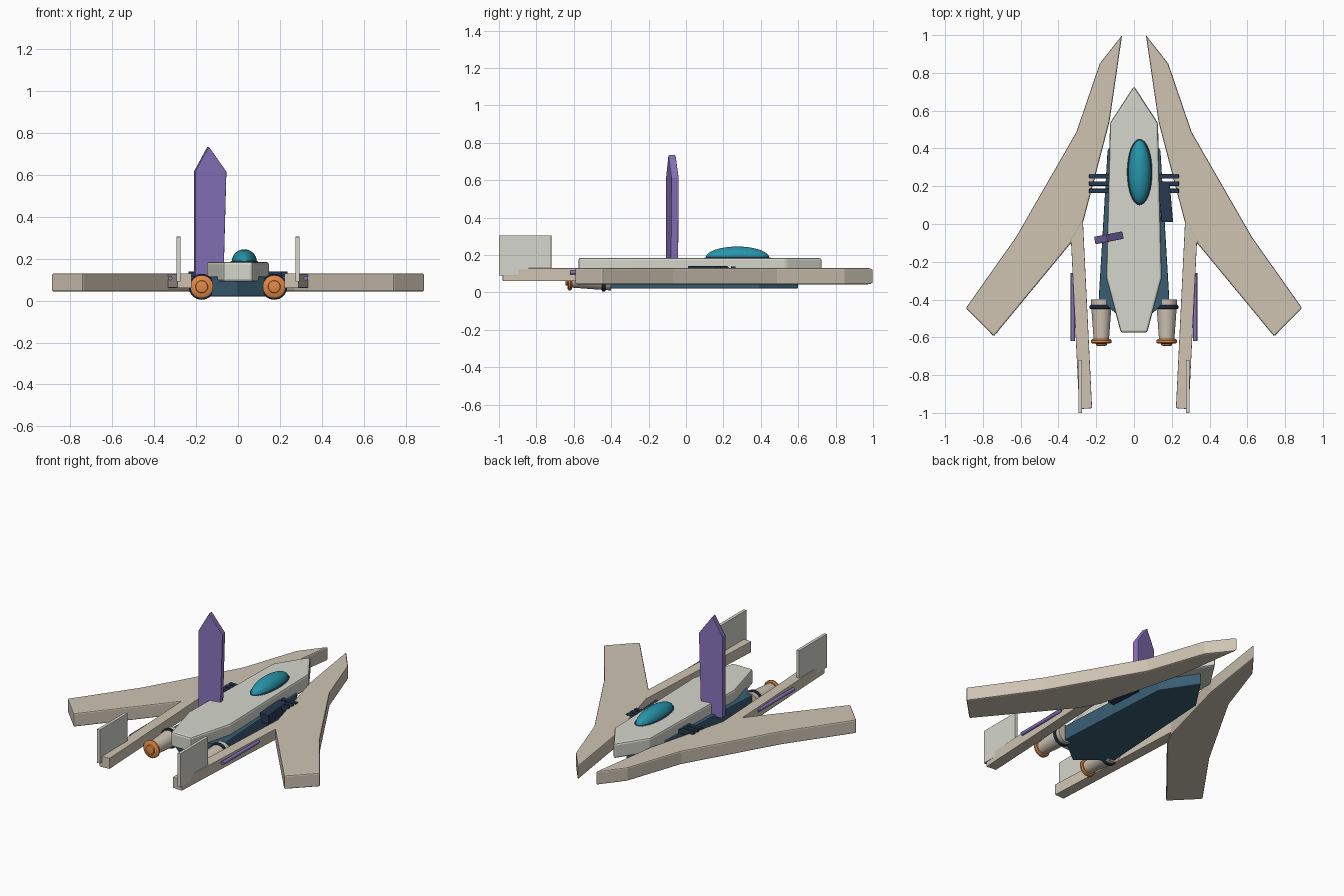
import bpy, bmesh, math
from mathutils import Matrix, Vector

if "Cube" in bpy.data.objects:
    bpy.data.objects.remove(bpy.data.objects["Cube"])

def material(name, rgb):
    m = bpy.data.materials.new(name)
    m.diffuse_color = (*rgb, 1)
    m.use_nodes = True
    m.node_tree.nodes["Principled BSDF"].inputs["Base Color"].default_value = m.diffuse_color
    return m

BEIGE = material("beige", (0.62, 0.55, 0.45))
PALE = material("pale_grey", (0.66, 0.67, 0.60))
BLUE = material("deep_blue", (0.04, 0.11, 0.17))
NAVY = material("navy", (0.02, 0.04, 0.08))
TEAL = material("teal", (0.02, 0.30, 0.40))
PURPLE = material("purple", (0.24, 0.17, 0.50))
ORANGE = material("orange", (0.75, 0.25, 0.06))

def finish(bm, name, mat, bevel=0, smooth=False):
    bmesh.ops.recalc_face_normals(bm, faces=bm.faces)
    me = bpy.data.meshes.new(name)
    bm.to_mesh(me)
    bm.free()
    ob = bpy.data.objects.new(name, me)
    bpy.context.collection.objects.link(ob)
    me.materials.append(mat)
    if bevel:
        b = ob.modifiers.new("bevel", 'BEVEL')
        b.width, b.segments = bevel, 2
    if smooth:
        bpy.ops.object.select_all(action='DESELECT')
        ob.select_set(True)
        bpy.context.view_layer.objects.active = ob
        bpy.ops.object.shade_smooth_by_angle(angle=math.radians(35))
    return ob

def slab(name, outline, z0, z1, mat, bevel=0, side=1):
    """Flat plan outline extruded from z0 to z1."""
    bm = bmesh.new()
    f = bm.faces.new([bm.verts.new((side * x, y, z0)) for x, y in outline])
    ext = bmesh.ops.extrude_face_region(bm, geom=[f])["geom"]
    bmesh.ops.translate(bm, vec=(0, 0, z1 - z0),
                        verts=[v for v in ext if isinstance(v, bmesh.types.BMVert)])
    return finish(bm, name, mat, bevel)

def rect(x0, x1, y0, y1):
    return [(x0, y0), (x1, y0), (x1, y1), (x0, y1)]

def mirrored(pts):
    return pts + [(-x, y) for x, y in reversed(pts) if x > 0]

def lathe(name, x, z, profile, mat, n=32):
    """Solid of (y, radius) rings around an axis along y."""
    bm = bmesh.new()
    rings = [[bm.verts.new((x + r * math.cos(a), y, z + r * math.sin(a)))
              for a in (2 * math.pi * i / n for i in range(n))] for y, r in profile]
    for a, b in zip(rings, rings[1:]):
        for i in range(n):
            bm.faces.new((a[i], a[(i + 1) % n], b[(i + 1) % n], b[i]))
    bm.faces.new(rings[0])
    bm.faces.new(rings[-1])
    return finish(bm, name, mat, smooth=True)

# Fuselage: pale upper deck over a pointed blue keel
slab("upper_hull", mirrored([(0, .73), (.127, .535), (.147, -.285), (.07, -.575)]),
     .09, .185, PALE, .012)
slab("lower_hull", mirrored([(0, .6), (.14, .39), (.187, -.4), (0, -.55)]),
     .02, .115, BLUE, .005)

# Cockpit canopy and its dark rim
for name, size, z, mat in (("canopy", (.06, .17, .06), .185, TEAL),
                           ("canopy_rim", (.069, .183, .02), .18, NAVY)):
    bm = bmesh.new()
    bmesh.ops.create_uvsphere(bm, u_segments=32, v_segments=16, radius=1)
    bmesh.ops.transform(bm, verts=bm.verts, matrix=Matrix.Translation((.03, .275, z))
                        @ Matrix.Diagonal((*size, 1)))
    finish(bm, name, mat, smooth=True)

# Tall dorsal blade: profile extruded along its thickness, slightly turned
bm = bmesh.new()
f = bm.faces.new([bm.verts.new((x, -.02, z)) for x, z in
                  ((-.076, .1), (.062, .1), (.076, .615), (-.01, .735), (-.076, .615))])
ext = bmesh.ops.extrude_face_region(bm, geom=[f])["geom"]
bmesh.ops.translate(bm, vec=(0, .04, 0),
                    verts=[v for v in ext if isinstance(v, bmesh.types.BMVert)])
bmesh.ops.transform(bm, verts=bm.verts, matrix=Matrix.Translation((-.133, -.073, 0))
                    @ Matrix.Rotation(math.radians(11), 4, 'Z'))
finish(bm, "dorsal_blade", PURPLE, .004)

# Dark equipment box on the right flank
slab("side_box", [(.13, .225), (.188, .225), (.207, .01), (.145, .01)], .08, .14, NAVY, .003)

wing = [(.063, 1), (.182, .848), (.305, .487), (.625, -.07), (.89, -.445),
        (.742, -.595), (.333, -.1), (.268, .015), (.13, .54)]
boom = [(.285, .06), (.36, -.07), (.333, -.1), (.29, -.98), (.222, -.975), (.27, .01)]

for side, label in ((1, "right"), (-1, "left")):
    # Swept wing, tail boom and fin
    slab(label + "_wing", wing, .043, .13, BEIGE, .008, side)
    slab(label + "_tail_boom", boom, .06, .129, BEIGE, .003, side)
    slab(label + "_tail_fin", rect(.274, .294, -1, -.72), .09, .305, PALE, .002, side)
    # Accent rod along the boom
    lathe(label + "_boom_rod", side * .324, .107, [(-.62, .011), (-.26, .011)], PURPLE, 12)
    # Three cooling bars
    for i in range(3):
        y = .175 + i * .039
        slab(f"{label}_bar_{i + 1}", rect(.13, .237, y - .012, y + .012),
             .113, .138, NAVY, .002, side)
    # Engine with collar and stepped nozzle
    x, z = side * .173, .066
    lathe(label + "_engine", x, z, [(-.62, .04), (-.4, .056)], BEIGE)
    lathe(label + "_engine_collar", x, z, [(-.45, .058), (-.446, .062), (-.434, .062),
                                           (-.43, .058)], NAVY)
    lathe(label + "_nozzle", x, z, [(-.645, .022), (-.643, .028), (-.634, .03), (-.632, .049),
                                    (-.627, .055), (-.617, .055), (-.61, .049)], ORANGE)
